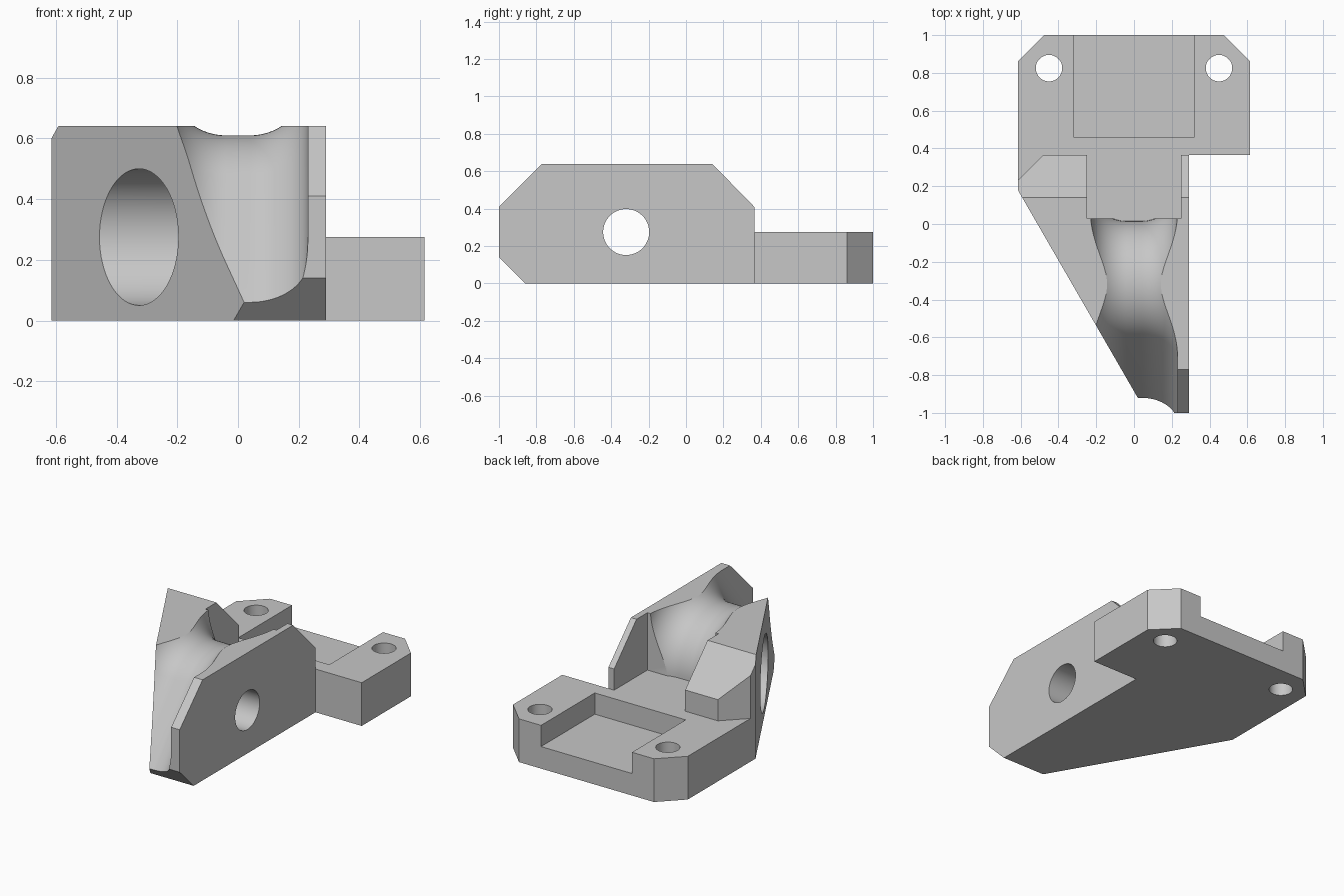
import bpy, bmesh, math
from mathutils import Vector

cube = bpy.data.objects.get("Cube")
if cube:
    bpy.data.objects.remove(cube, do_unlink=True)

grey = bpy.data.materials.new("plain grey")
grey.use_nodes = True
grey.diffuse_color = (0.57, 0.57, 0.57, 1)
grey.node_tree.nodes["Principled BSDF"].inputs["Base Color"].default_value = (0.57, 0.57, 0.57, 1)


def loft(name, rings):
    """Closed solid through matching rings of points, capped at both ends."""
    bm = bmesh.new()
    loops = [[bm.verts.new(p) for p in ring] for ring in rings]
    n = len(loops[0])
    for a, b in zip(loops, loops[1:]):
        for i in range(n):
            bm.faces.new((a[i], a[(i + 1) % n], b[(i + 1) % n], b[i]))
    bm.faces.new(loops[0])
    bm.faces.new(loops[-1])
    bmesh.ops.recalc_face_normals(bm, faces=bm.faces)
    mesh = bpy.data.meshes.new(name)
    bm.to_mesh(mesh)
    bm.free()
    mesh.materials.append(grey)
    obj = bpy.data.objects.new(name, mesh)
    bpy.context.collection.objects.link(obj)
    return obj


def plan_prism(name, outline, z0, z1):
    return loft(name, [[(x, y, z) for x, y in outline] for z in (z0, z1)])


def side_prism(name, outline, x0, x1):
    return loft(name, [[(x, y, z) for y, z in outline] for x in (x0, x1)])


def box(name, x0, x1, y0, y1, z0, z1):
    return plan_prism(name, [(x0, y0), (x1, y0), (x1, y1), (x0, y1)], z0, z1)


def circle(cx, cy, r, n=64):
    return [(cx + r * math.cos(2 * math.pi * i / n), cy + r * math.sin(2 * math.pi * i / n))
            for i in range(n)]


def combine(target, tool, operation):
    mod = target.modifiers.new(operation.lower(), "BOOLEAN")
    mod.operation, mod.solver, mod.object = operation, "EXACT", tool
    bpy.context.view_layer.objects.active = target
    bpy.ops.object.modifier_apply(modifier=mod.name)
    bpy.data.objects.remove(tool, do_unlink=True)


def diagonal_x(y):
    """Plan position of the slanted side wall."""
    return 0.02 - (y + 0.92) / math.sqrt(3)


# Guide block: chamfered side profile trimmed by the slanted plan
PIVOT_Y, PIVOT_Z = -0.32, 0.275
bracket = side_prism("guide_bracket", [(-0.86, 0), (-1, 0.14), (-1, 0.41), (-0.77, 0.64),
                                       (0.14, 0.64), (0.365, 0.41), (0.365, 0)], -0.8, 0.29)
corner_y = 0.18
trim = plan_prism("trim", [(0.5, -1.2), (0.5, 0.5), (-0.345, 0.5), (-0.615, 0.23),
                           (-0.615, corner_y), (diagonal_x(-1.2), -1.2)], -0.2, 1)
combine(bracket, trim, "INTERSECT")

# Rear slot and the curved channel, a U section swept over a saddle
slot = box("slot", -0.25, 0.25, 0.03, 0.7, PIVOT_Z, 1)
combine(bracket, slot, "DIFFERENCE")

FLAT, RADIUS, INNER = 0.04, 0.19, 0.335
section = [(0.23, 0.62)]
for i in range(25):
    a = math.pi / 2 * i / 24
    section.append((FLAT + RADIUS * math.cos(a), RADIUS * (1 - math.sin(a))))
section += [(-x, d) for x, d in reversed(section)]


def channel_ring(angle, run=0):
    """Section at an angle from vertical, moved along the tangent by run."""
    out = Vector((0, math.sin(angle), math.cos(angle)))
    along = Vector((0, math.cos(angle), -math.sin(angle)))
    base = Vector((0, PIVOT_Y, PIVOT_Z)) + out * INNER + along * run
    return [base + out * d + Vector((x, 0, 0)) for x, d in section]


start, end = math.radians(-51.4), math.pi / 2
rings = [channel_ring(start, -1)]
rings += [channel_ring(start + (end - start) * i / 40) for i in range(41)]
combine(bracket, loft("channel", rings), "DIFFERENCE")

# Mounting plate with clipped rear corners
plate = plan_prism("plate", [(0.615, 0.365), (0.615, 0.86), (0.475, 1), (-0.475, 1),
                             (-0.615, 0.86), (-0.615, corner_y), (0, 0.2), (0.2, 0.365)], 0, PIVOT_Z)
combine(bracket, plate, "UNION")

# Plate recess and screw holes
combine(bracket, box("recess", -0.32, 0.32, 0.46, 1.2, 0.14, 0.5), "DIFFERENCE")
for side in (-1, 1):
    combine(bracket, plan_prism("screw_hole", circle(side * 0.45, 0.825, 0.07), -0.2, 0.5), "DIFFERENCE")

# Cross bore with a wide counterbore from the slanted side
for radius, x_end in ((0.123, 0.5), (0.225, 0.0)):
    combine(bracket, side_prism("bore", circle(PIVOT_Y, PIVOT_Z, radius), -1, x_end), "DIFFERENCE")

bpy.ops.object.select_all(action="DESELECT")
bracket.select_set(True)
bpy.context.view_layer.objects.active = bracket
bpy.ops.object.shade_smooth_by_angle(angle=math.radians(25))
